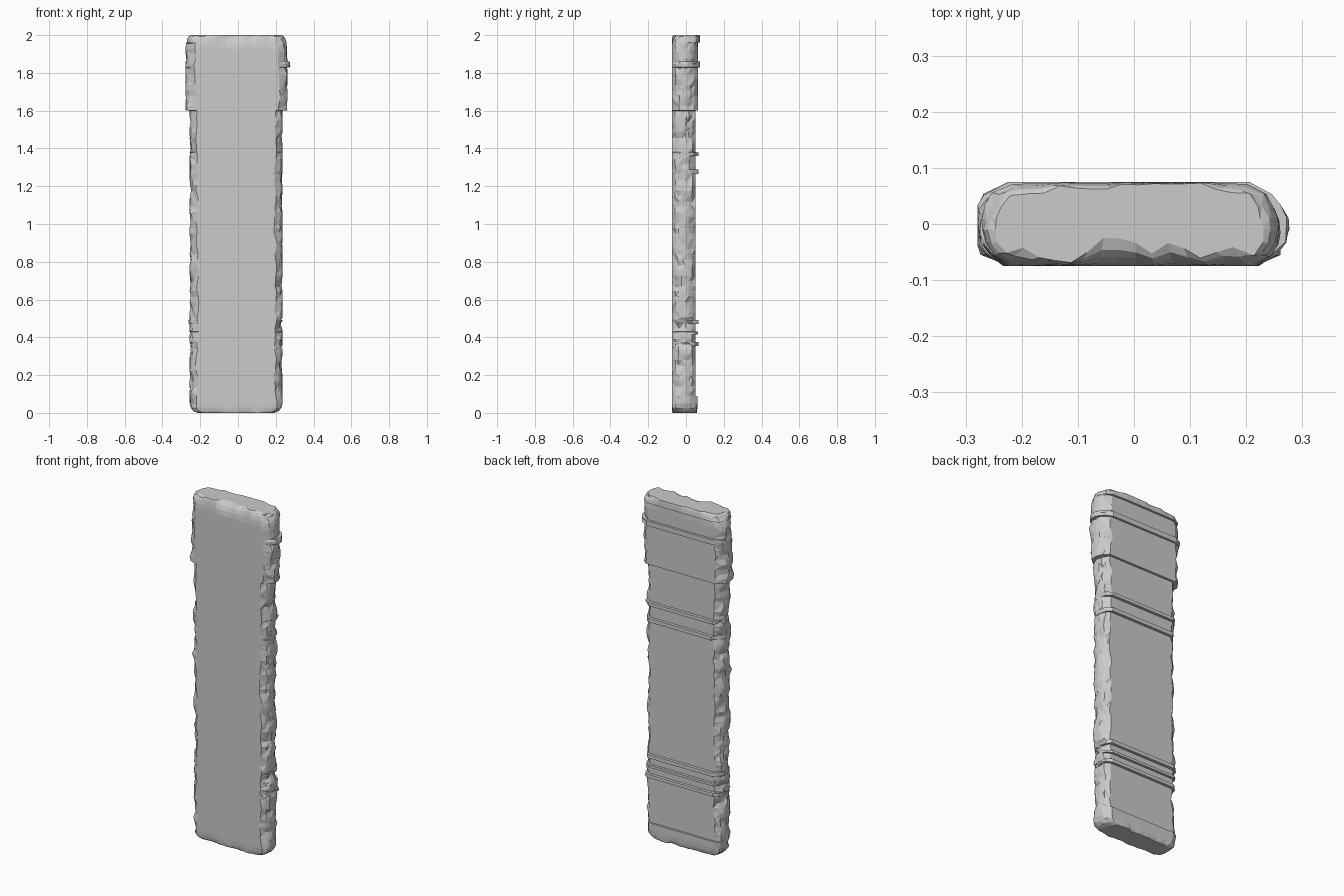
import bpy, bmesh, math, random
from mathutils import Vector, noise

if "Cube" in bpy.data.objects:
    bpy.data.objects.remove(bpy.data.objects["Cube"])

random.seed(7)

# Back relief: (start height, back depth) for ledges and raised bands
STEPS = [(0, .06), (.09, .05), (.355, .066), (.375, .05), (.415, .064), (.43, .05),
         (.47, .066), (.492, .05), (1.265, .066), (1.288, .05), (1.36, .066),
         (1.38, .05), (1.6, .063), (1.83, .075), (1.86, .063), (1.962, .075)]
N_FACE, N_SIDE = 14, 6


def back_y(z):
    return [y for s, y in STEPS if z >= s][-1]


def rough(x, y, z, f=11):
    p = Vector((x * 3, y * 9, z * f))
    return noise.noise(p) + 0.5 * noise.noise(p * 2.3 + Vector((9, 4, 2)))


def rounding(z):
    # 0 in the body of the slab, 1 at the very ends
    h = .055 if z < 1 else .08
    d = min(z, 2 - z) / h
    return 0 if d >= 1 else 1 - math.sqrt(1 - (1 - d) ** 2)


def side_limits(z):
    # outermost reach of left and right sides: wider head at the top
    if z >= 1.6:
        return -.279, (.277 if 1.83 <= z < 1.86 else .261)
    if .47 <= z < .492:
        return -.262, .24
    return -.256, .236


def section(z):
    left, right = side_limits(z)
    r = rounding(z)
    top = z > 1
    yb = back_y(z)
    head = .012 if z >= 1.6 else 0

    def edge(s, y):
        # wandering boundary between a flat face and the chipped side
        base = .208 + head + .016 * rough(s * 5, y, z, 13)
        return s * base - .008 - s * r * .035

    def flat_row(xa, xb, y, inward):
        pts = []
        for i in range(N_FACE):
            x = xa + (xb - xa) * i / (N_FACE - 1)
            chip = (.026 if top and inward > 0 else .012)
            chip *= r * max(.15, 1 + 1.5 * rough(x * 4, y, 3 * top, 2))
            pts.append((x, y + inward * chip, z))
        return pts

    def side(s, ef, eb):
        pts = []
        lim = right if s > 0 else left
        for i in range(1, N_SIDE + 1):
            t = i / (N_SIDE + 1)
            y = -.075 + (yb + .075) * t
            b = math.sin(math.pi * t) ** .6
            e = ef + (eb - ef) * t
            out = lim - s * (.045 if not top else .03) * r
            x = e + (out - e) * b
            x += s * (.016 * rough(s * 7, y, z, 14) + random.uniform(-.004, .004))
            x = min(x, out) if s > 0 else max(x, out)
            pts.append((x, y + random.uniform(-.003, .003), z))
        return pts

    fl, fr = edge(-1, -.075), edge(1, -.075)
    bl, br = edge(-1, .05), edge(1, .05)
    return (flat_row(fl, fr, -.075, 1) + side(1, fr, br)
            + flat_row(br, bl, yb, -1) + side(-1, fl, bl)[::-1])


# Row heights: regular spacing, end rounding and a pair at each ledge
heights = {round(i * .028, 4) for i in range(3, 69)} | {0, .008, .025, .05}
heights |= {2, 1.993, 1.98, 1.955, 1.93}
for s, _ in STEPS[1:]:
    heights = {h for h in heights if abs(h - s) > .006} | {s, s - .0005}
heights = sorted(heights)

# Stone slab: lofted sections with flat end caps
bm = bmesh.new()
rings = [[bm.verts.new(p) for p in section(z)] for z in heights]
n = len(rings[0])
side_faces = []
for a, b in zip(rings, rings[1:]):
    for i in range(n):
        j = (i + 1) % n
        f = bm.faces.new((a[i], a[j], b[j], b[i]))
        if N_FACE - 1 <= i < N_FACE + N_SIDE or i >= 2 * N_FACE + N_SIDE - 1:
            side_faces.append(f)
bm.faces.new(rings[0][::-1])
bm.faces.new(rings[-1])
bmesh.ops.triangulate(bm, faces=side_faces)
bmesh.ops.recalc_face_normals(bm, faces=bm.faces)
mesh = bpy.data.meshes.new("stone_slab")
bm.to_mesh(mesh)
bm.free()
slab = bpy.data.objects.new("stone_slab", mesh)
bpy.context.collection.objects.link(slab)
